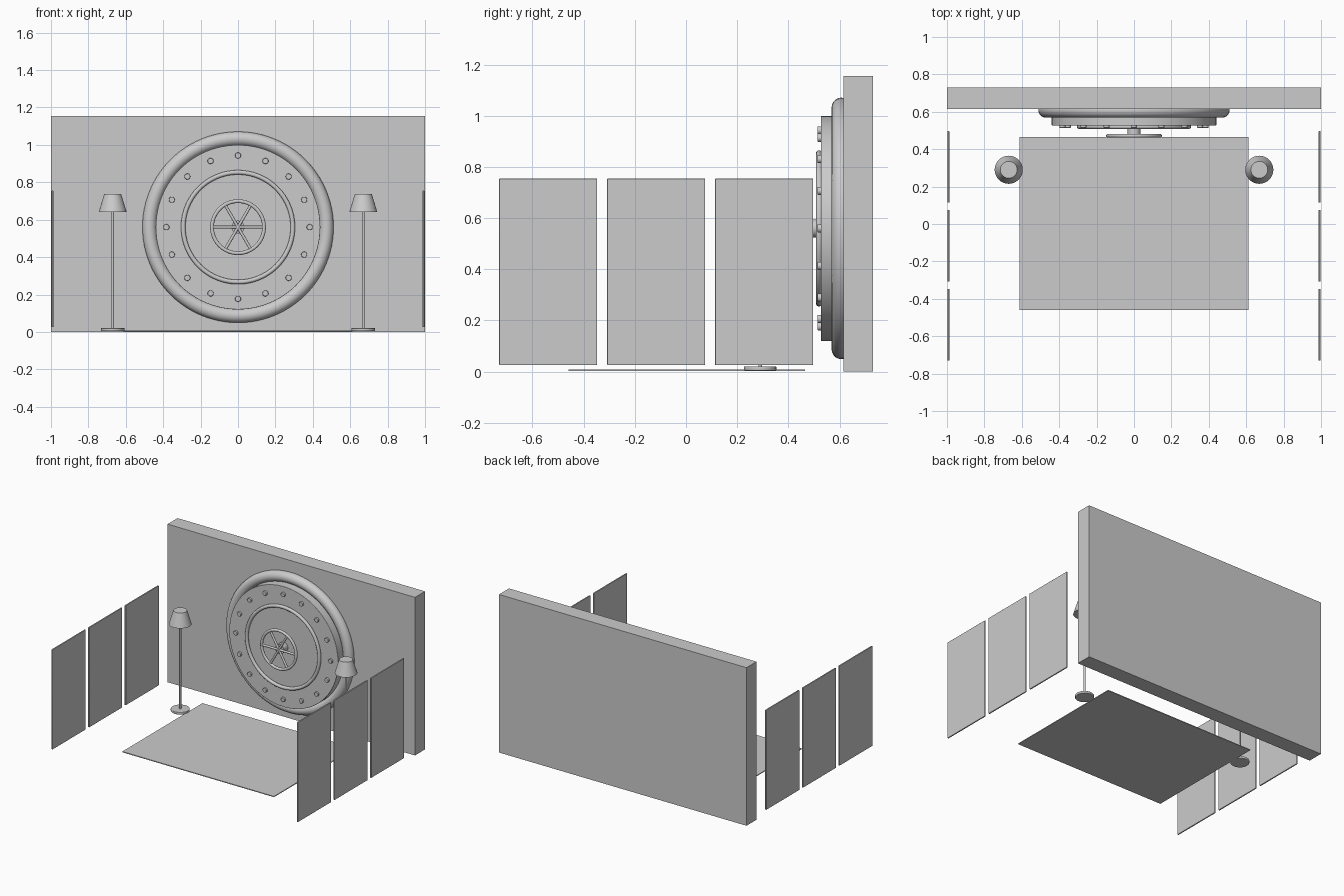
import bpy
import math

if "Cube" in bpy.data.objects:
    bpy.data.objects.remove(bpy.data.objects["Cube"], do_unlink=True)

grey = bpy.data.materials.new("plain_grey")
grey.use_nodes = True
colour = (0.6, 0.6, 0.6, 1)
grey.diffuse_color = colour
grey.node_tree.nodes["Principled BSDF"].inputs["Base Color"].default_value = colour

DOOR_Z = 0.56
FACING = (math.pi / 2, 0, 0)


def finish(name, bevel=0, smooth=True):
    ob = bpy.context.object
    ob.name = name
    ob.data.materials.append(grey)
    if smooth:
        bpy.ops.object.shade_smooth_by_angle(angle=math.radians(35))
    if bevel:
        mod = ob.modifiers.new("soft_edges", "BEVEL")
        mod.width = bevel
        mod.segments = 3
        mod.limit_method = "ANGLE"
    return ob


def box(name, low, high, bevel=0):
    centre = [(a + b) / 2 for a, b in zip(low, high)]
    bpy.ops.mesh.primitive_cube_add(size=1, location=centre)
    ob = bpy.context.object
    ob.scale = [b - a for a, b in zip(low, high)]
    bpy.ops.object.transform_apply(location=False, rotation=False, scale=True)
    return finish(name, bevel, smooth=bevel > 0)


def disc(name, radius, front, back, x=0, z=DOOR_Z, bevel=0, sides=64):
    """Cylinder whose flat end faces the front."""
    bpy.ops.mesh.primitive_cylinder_add(
        vertices=sides, radius=radius, depth=back - front,
        location=(x, (front + back) / 2, z), rotation=FACING)
    return finish(name, bevel)


def ring(name, major, minor, y):
    bpy.ops.mesh.primitive_torus_add(
        major_segments=96, minor_segments=20, major_radius=major,
        minor_radius=minor, location=(0, y, DOOR_Z), rotation=FACING)
    return finish(name)


def upright(name, x, y, low, high, r_low, r_high, bevel=0, sides=48):
    bpy.ops.mesh.primitive_cone_add(
        vertices=sides, radius1=r_low, radius2=r_high, depth=high - low,
        location=(x, y, (low + high) / 2))
    return finish(name, bevel)


# Back wall and rug
box("back_wall", (-1, 0.615, 0), (1, 0.73, 1.155))
box("rug", (-0.613, -0.46, 0.002), (0.613, 0.465, 0.008))

# Round vault door with its frame and raised ring
ring("door_frame", 0.473, 0.038, 0.607)
disc("door", 0.44, 0.527, 0.63, bevel=0.002, sides=96)
ring("door_inner_ring", 0.293, 0.012, 0.52)

# Bolts around the door
for i in range(16):
    a = math.tau * i / 16
    disc(f"door_bolt_{i + 1}", 0.016, 0.514, 0.54, x=0.383 * math.sin(a),
         z=DOOR_Z + 0.383 * math.cos(a), bevel=0.003, sides=24)

# Hand wheel
disc("wheel_hub", 0.035, 0.48, 0.53, sides=32)
ring("wheel_rim", 0.139, 0.01, 0.472)
for i in range(3):
    bpy.ops.mesh.primitive_cylinder_add(
        vertices=16, radius=0.008, depth=0.278, location=(0, 0.472, DOOR_Z),
        rotation=(0, math.pi / 2 + i * math.pi / 3, 0))
    finish(f"wheel_spoke_{i + 1}")

# Lamps and side panels on both sides
for side, sx in (("left", 1), ("right", -1)):
    x, y = sx * 0.67, 0.29
    upright(f"lamp_base_{side}", x, y, 0.004, 0.021, 0.063, 0.063, bevel=0.004)
    upright(f"lamp_pole_{side}", x, y, 0.02, 0.66, 0.007, 0.007, sides=16)
    upright(f"lamp_shade_{side}", x, y, 0.64, 0.738, 0.075, 0.045)
    xs = sorted((sx * 0.987, sx * 0.997))
    for i in range(3):
        start = -0.73 + i * 0.422
        box(f"wall_panel_{side}_{i + 1}", (xs[0], start, 0.025),
            (xs[1], start + 0.383, 0.755), bevel=0.003)
